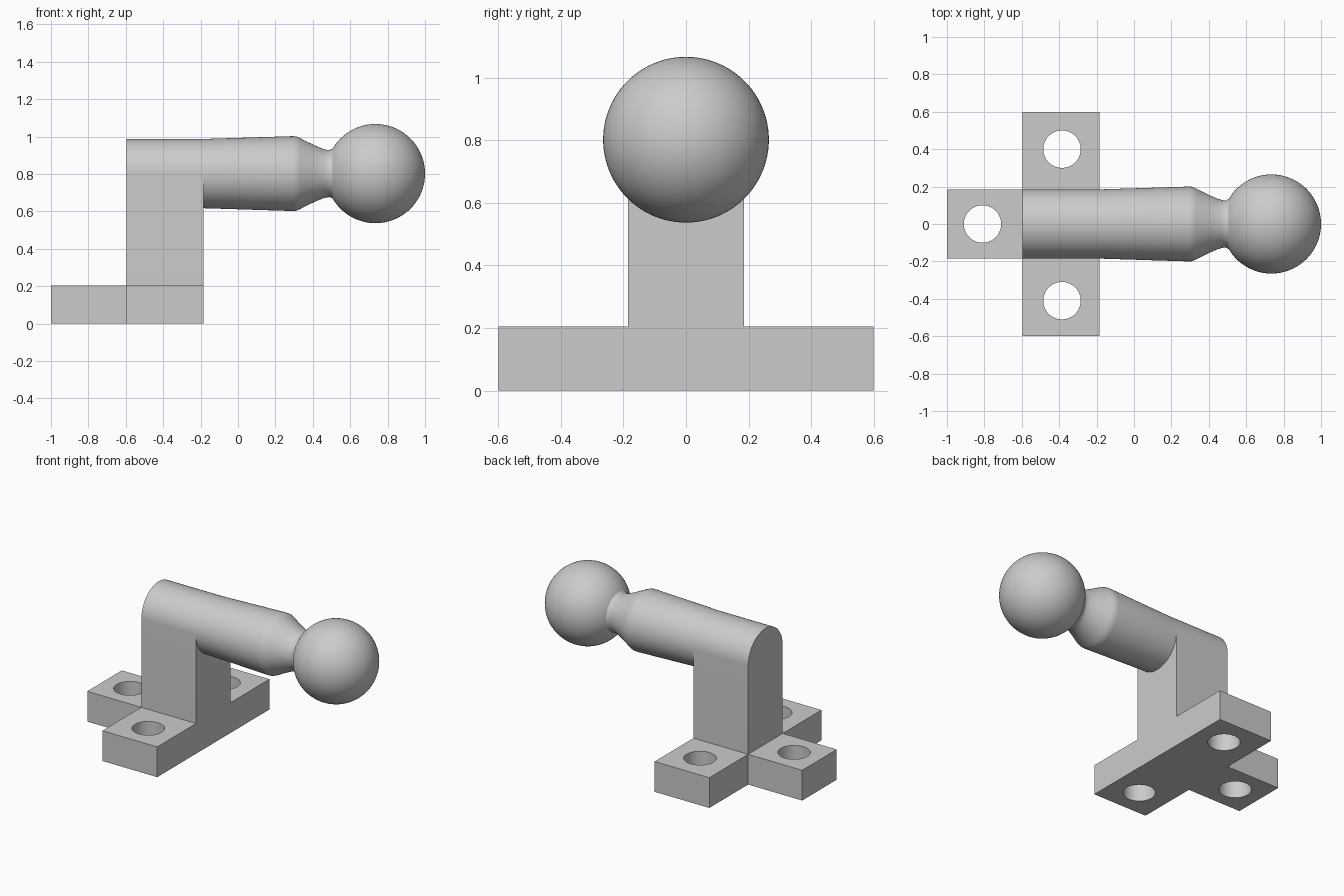
import bpy, bmesh, math
from mathutils import Matrix, Vector

cube = bpy.data.objects.get("Cube")
if cube:
    bpy.data.objects.remove(cube, do_unlink=True)

grey = bpy.data.materials.new("plain grey")
grey.use_nodes = True
colour = (0.6, 0.6, 0.6, 1)
grey.diffuse_color = colour
grey.node_tree.nodes["Principled BSDF"].inputs["Base Color"].default_value = colour

BACK, FRONT = -0.595, -0.185      # post ends along x
HALF = 0.185                      # half width of post and tab
PLATE = 0.205                     # plate thickness
AXIS = 0.802                      # height of the arm axis
BALL_X, BALL_R = 0.735, 0.265


def finish(name, bm):
    bmesh.ops.recalc_face_normals(bm, faces=bm.faces)
    mesh = bpy.data.meshes.new(name)
    bm.to_mesh(mesh)
    bm.free()
    mesh.materials.append(grey)
    obj = bpy.data.objects.new(name, mesh)
    bpy.context.collection.objects.link(obj)
    return obj


def activate(obj):
    bpy.ops.object.select_all(action='DESELECT')
    obj.select_set(True)
    bpy.context.view_layer.objects.active = obj


def smooth(obj):
    activate(obj)
    bpy.ops.object.shade_smooth_by_angle(angle=math.radians(30))


def prism(name, outline, direction):
    bm = bmesh.new()
    face = bm.faces.new([bm.verts.new(p) for p in outline])
    ext = bmesh.ops.extrude_face_region(bm, geom=[face])
    moved = [g for g in ext["geom"] if isinstance(g, bmesh.types.BMVert)]
    bmesh.ops.translate(bm, verts=moved, vec=direction)
    return finish(name, bm)


# T-shaped base plate
outline = [(FRONT, -0.6, 0), (FRONT, 0.6, 0), (BACK, 0.6, 0), (BACK, HALF, 0),
           (-1, HALF, 0), (-1, -HALF, 0), (BACK, -HALF, 0), (BACK, -0.6, 0)]
base = prism("base_plate", outline, (0, 0, PLATE))

# Three bolt holes
bm = bmesh.new()
for x, y in [(-0.385, 0.4), (-0.385, -0.41), (-0.81, 0)]:
    bmesh.ops.create_cone(bm, cap_ends=True, segments=64, radius1=0.1, radius2=0.1,
                          depth=1, matrix=Matrix.Translation((x, y, PLATE / 2)))
cutter = finish("hole_cutter", bm)
cutter.hide_render = True
cut = base.modifiers.new("holes", 'BOOLEAN')
cut.operation = 'DIFFERENCE'
cut.solver = 'EXACT'
cut.object = cutter
activate(base)
bpy.ops.object.modifier_apply(modifier=cut.name)
bpy.data.objects.remove(cutter, do_unlink=True)
smooth(base)

# Upright post with a rounded top
arch = [(BACK, HALF * math.cos(a), AXIS + HALF * math.sin(a))
        for a in (math.pi * i / 48 for i in range(49))]
post = prism("post", [(BACK, HALF, PLATE)] + arch + [(BACK, -HALF, PLATE)],
             (FRONT - BACK, 0, 0))
smooth(post)

# Turned arm, neck and ball
profile = [(FRONT, HALF), (0.29, 0.2), (0.31, 0.199), (0.33, 0.191), (0.36, 0.175),
           (0.41, 0.151), (0.45, 0.134), (0.475, 0.127), (0.49, 0.126)]
start = math.pi - math.asin(0.134 / BALL_R)
for i in range(41):
    a = start * (1 - i / 40)
    profile.append((BALL_X + BALL_R * math.cos(a), BALL_R * math.sin(a)))
bm = bmesh.new()
verts = [bm.verts.new((x, 0, AXIS + r)) for x, r in profile]
edges = [bm.edges.new(pair) for pair in zip(verts, verts[1:])]
bmesh.ops.spin(bm, geom=verts + edges, cent=Vector((0, 0, AXIS)), axis=(1, 0, 0),
               angle=math.tau, steps=96, use_duplicate=False)
bmesh.ops.remove_doubles(bm, verts=bm.verts, dist=0.0001)
smooth(finish("arm_and_ball", bm))
